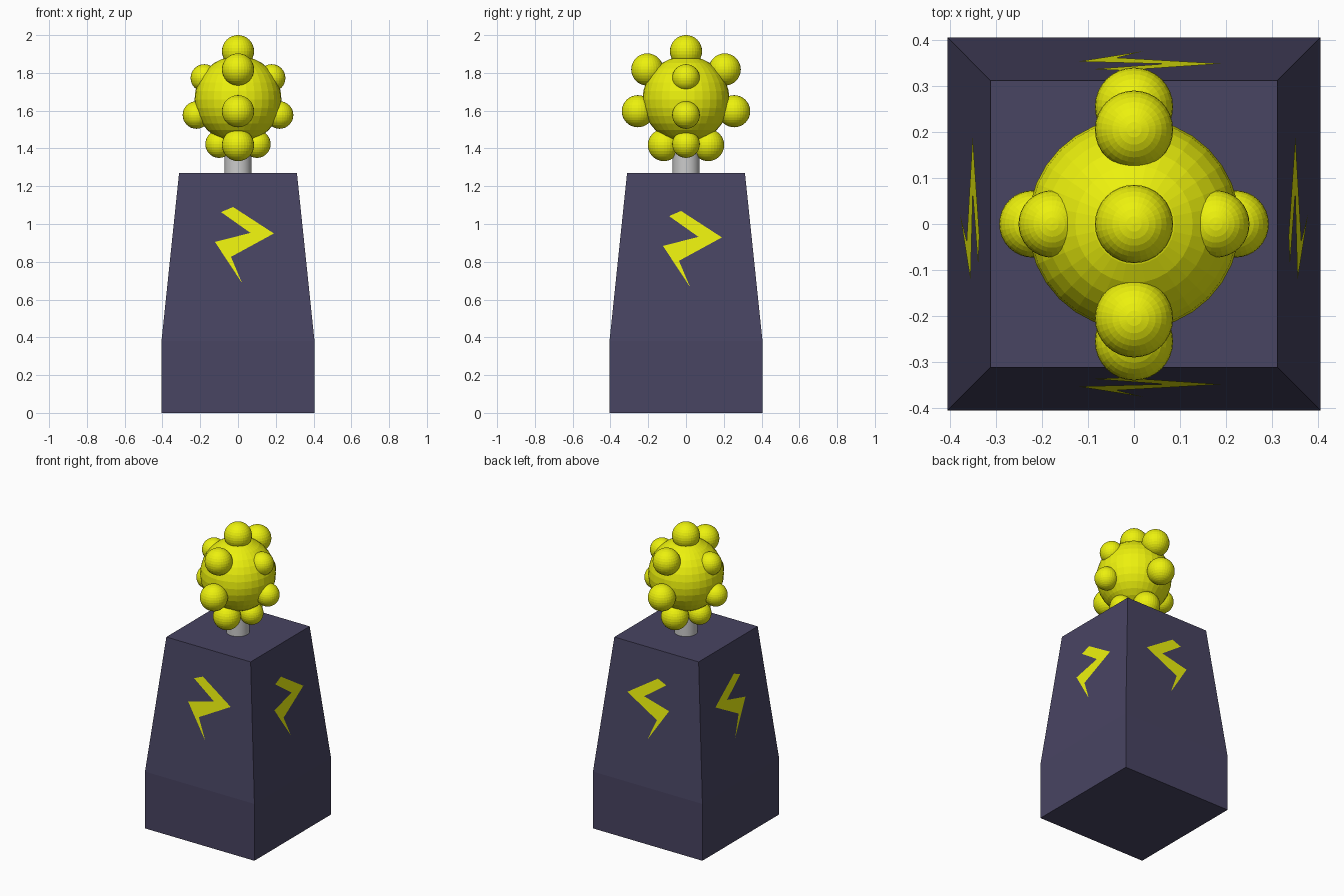
import bpy, bmesh, math
from mathutils import Vector

if "Cube" in bpy.data.objects:
    bpy.data.objects.remove(bpy.data.objects["Cube"])


def material(name, rgb):
    m = bpy.data.materials.new(name)
    m.diffuse_color = (*rgb, 1)
    m.use_nodes = True
    m.node_tree.nodes["Principled BSDF"].inputs["Base Color"].default_value = m.diffuse_color
    return m


slate = material("slate", (0.065, 0.058, 0.122))
yellow = material("yellow", (0.84, 0.88, 0.004))


def finish(name, bm, mat):
    me = bpy.data.meshes.new(name)
    bm.to_mesh(me)
    bm.free()
    ob = bpy.data.objects.new(name, me)
    bpy.context.collection.objects.link(ob)
    if mat:
        me.materials.append(mat)
    return ob


def ball(name, loc, radius):
    bm = bmesh.new()
    bmesh.ops.create_uvsphere(bm, u_segments=32, v_segments=16, radius=radius)
    bmesh.ops.translate(bm, verts=bm.verts, vec=loc)
    finish(name, bm, yellow)


# Pedestal: straight base, then a tapered upper block
BASE, TOP, Z_BEND, Z_TOP = 0.405, 0.312, 0.38, 1.27
bm = bmesh.new()
rings = []
for half, z in ((BASE, 0), (BASE, Z_BEND), (TOP, Z_TOP)):
    rings.append([bm.verts.new((sx * half, sy * half, z))
                  for sx, sy in ((-1, -1), (1, -1), (1, 1), (-1, 1))])
for low, high in zip(rings, rings[1:]):
    for i in range(4):
        j = (i + 1) % 4
        bm.faces.new((low[i], low[j], high[j], high[i]))
bm.faces.new(rings[0][::-1])
bm.faces.new(rings[-1])
finish("pedestal", bm, slate)

# Stem joining pedestal and orb
bpy.ops.mesh.primitive_cylinder_add(vertices=32, radius=0.071, depth=0.23,
                                    location=(0, 0, 1.37))
stem = bpy.context.object
stem.name = "stem"
bpy.ops.object.shade_smooth_by_angle()

# Orb with knobs around it
ball("orb", (0, 0, 1.66), 0.23)
ball("knob_top", (0, 0, 1.915), 0.085)
for s, side in ((-1, "a"), (1, "b")):
    for i, (y, z) in enumerate(((0.205, 1.818), (0.255, 1.597), (0.117, 1.418))):
        ball(f"knob_y_{side}{i}", (0, s * y, z), 0.085)
    for i, (x, z) in enumerate(((0.178, 1.773), (0.22, 1.577), (0.1, 1.423))):
        ball(f"knob_x_{side}{i}", (s * x, 0, z), 0.073)

# Zigzag bolt lying on each sloped face (opposite faces mirror each other)
BOLT = [(-0.09, 1.063), (-0.026, 1.09), (0.19, 0.95), (-0.037, 0.826),
        (0.021, 0.688), (-0.122, 0.905), (0.066, 0.953)]
BOLT = BOLT[:3] + BOLT[3:]


def bolt(name, axis, sign, dz):
    bm = bmesh.new()
    verts = []
    for u, z in BOLT:
        z += dz
        out = sign * (TOP + (BASE - TOP) * (Z_TOP - z) / (Z_TOP - Z_BEND) + 0.003)
        verts.append(bm.verts.new((u, out, z) if axis == 1 else (out, u, z)))
    face = bm.faces.new(verts)
    face.normal_update()
    if face.normal[axis] * sign < 0:
        face.normal_flip()
    bmesh.ops.triangulate(bm, faces=bm.faces[:])
    finish(name, bm, yellow)


bolt("bolt_front", 1, -1, 0)
bolt("bolt_back", 1, 1, 0)
bolt("bolt_right", 0, 1, -0.021)
bolt("bolt_left", 0, -1, -0.021)
